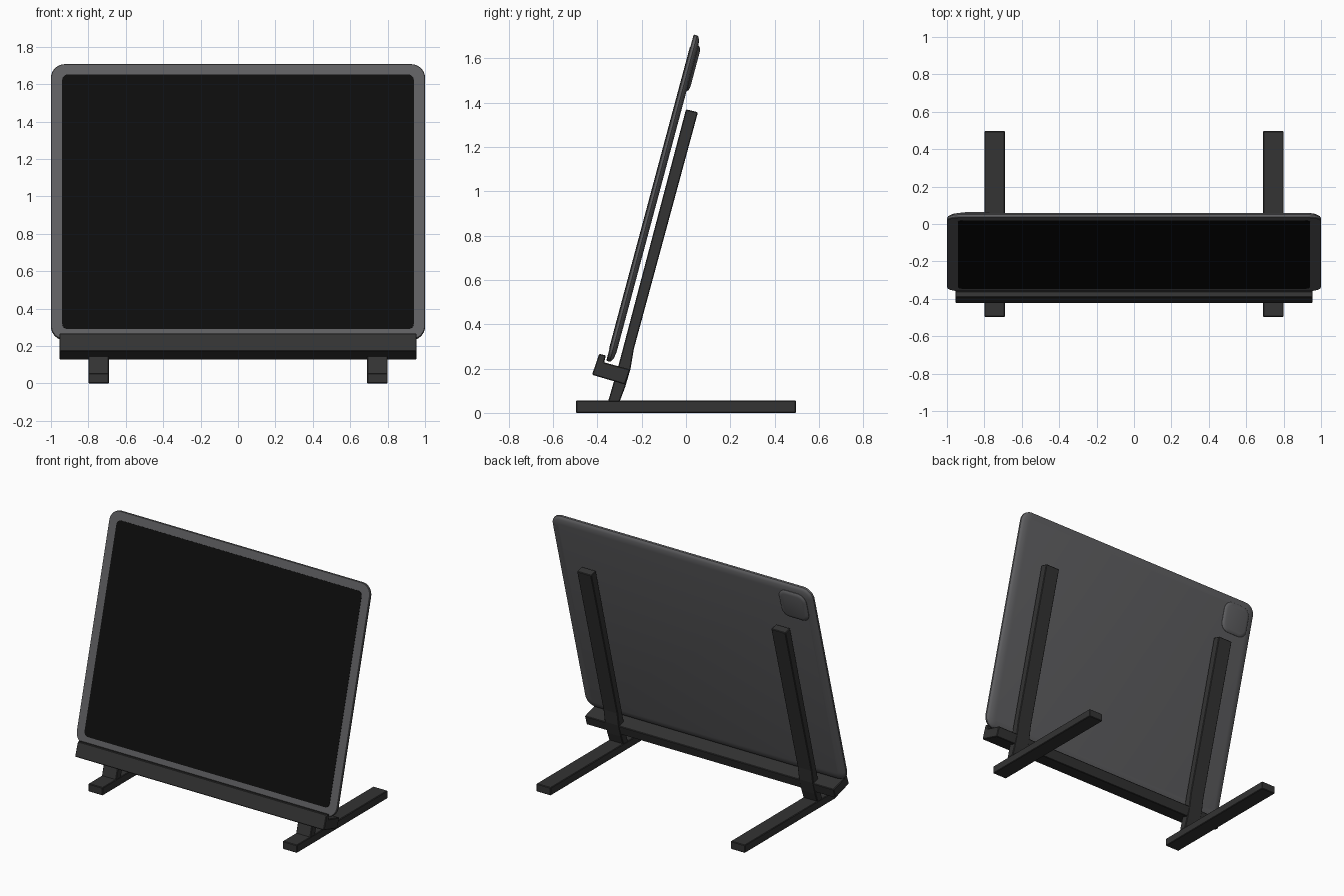
import bpy, bmesh, math
from mathutils import Matrix, Vector

if "Cube" in bpy.data.objects:
    bpy.data.objects.remove(bpy.data.objects["Cube"])

TILT = math.radians(15)
S, C = math.sin(TILT), math.cos(TILT)
ORIGIN = Vector((0, -0.36, 0.235))   # lower front edge of the tablet


def material(name, rgb):
    m = bpy.data.materials.new(name)
    m.diffuse_color = (*rgb, 1)
    m.use_nodes = True
    m.node_tree.nodes["Principled BSDF"].inputs["Base Color"].default_value = m.diffuse_color
    return m


GREY = material("case grey", (0.115, 0.115, 0.121))
BLACK = material("screen black", (0.004, 0.004, 0.004))
DARK = material("stand charcoal", (0.033, 0.033, 0.033))


def tilted(x, v, n):
    """Tablet space: v runs up the screen, n towards the back."""
    return ORIGIN + Vector((x, v * S + n * C, v * C - n * S))


def finish(name, bm, mat, smooth=None, bevel=0):
    bmesh.ops.recalc_face_normals(bm, faces=bm.faces)
    me = bpy.data.meshes.new(name)
    bm.to_mesh(me)
    bm.free()
    ob = bpy.data.objects.new(name, me)
    bpy.context.collection.objects.link(ob)
    me.materials.append(mat)
    if bevel:
        b = ob.modifiers.new("soft edges", "BEVEL")
        b.width, b.segments = bevel, 1
    if smooth:
        bpy.ops.object.select_all(action='DESELECT')
        ob.select_set(True)
        bpy.context.view_layer.objects.active = ob
        bpy.ops.object.shade_smooth_by_angle(angle=math.radians(smooth))
    return ob


def rounded_loft(name, x0, x1, v0, v1, radius, rings, mat):
    """Stack rounded rectangles given as (inset, depth) and cap both ends."""
    bm = bmesh.new()
    loops = []
    for inset, n in rings:
        r = radius - inset
        loop = []
        for k, (cx, cv) in enumerate([(x1 - radius, v1 - radius), (x0 + radius, v1 - radius),
                                      (x0 + radius, v0 + radius), (x1 - radius, v0 + radius)]):
            for i in range(9):
                a = (k + i / 8) * math.pi / 2
                loop.append(bm.verts.new(tilted(cx + r * math.cos(a), cv + r * math.sin(a), n)))
        loops.append(loop)
    for a, b in zip(loops, loops[1:]):
        for i in range(len(a)):
            j = (i + 1) % len(a)
            bm.faces.new((a[i], a[j], b[j], b[i]))
    bm.faces.new(loops[0])
    bm.faces.new(loops[-1])
    return finish(name, bm, mat, smooth=35)


def extrude_x(name, profile, x0, x1, mat, bevel=0.004):
    """Extrude a (y, z) side profile from x0 to x1."""
    bm = bmesh.new()
    face = bm.faces.new([bm.verts.new((x0, y, z)) for y, z in profile])
    ext = bmesh.ops.extrude_face_region(bm, geom=[face])
    bmesh.ops.translate(bm, vec=(x1 - x0, 0, 0),
                        verts=[g for g in ext["geom"] if isinstance(g, bmesh.types.BMVert)])
    return finish(name, bm, mat, bevel=bevel)


# tablet case with a rounded back edge
rounded_loft("tablet_case", -1, 1, 0, 1.525, 0.075,
             [(0.003, 0), (0, 0.004), (0, 0.016), (0.005, 0.023),
              (0.018, 0.030), (0.05, 0.035)], GREY)

# glass screen plate
rounded_loft("screen", -0.94, 0.94, 0.057, 1.467, 0.032,
             [(0, 0.001), (0, -0.002)], BLACK)

# camera bump at the upper back corner
rounded_loft("camera_bump", -0.955, -0.745, 1.27, 1.48, 0.06,
             [(0, 0.022), (0, 0.037), (0.006, 0.043), (0.022, 0.047)], GREY)

# ledge with front lip
extrude_x("ledge", [(-0.392, 0.267), (-0.424, 0.172), (-0.275, 0.128), (-0.252, 0.196),
                    (-0.370, 0.228), (-0.361, 0.259)], -0.955, 0.955, DARK)

# two feet and leaning posts
POST = [(0.0, 1.37), (0.054, 1.357), (-0.235, 0.29), (-0.250, 0.20), (-0.275, 0.115),
        (-0.300, 0.05), (-0.352, 0.05), (-0.326, 0.14), (-0.307, 0.205)]
FOOT = [(-0.497, 0), (0.497, 0), (0.497, 0.055), (-0.497, 0.055)]
for side, x0 in (("left", -0.80), ("right", 0.69)):
    extrude_x(side + "_post", POST, x0, x0 + 0.11, DARK)
    extrude_x(side + "_foot", FOOT, x0, x0 + 0.11, DARK)
